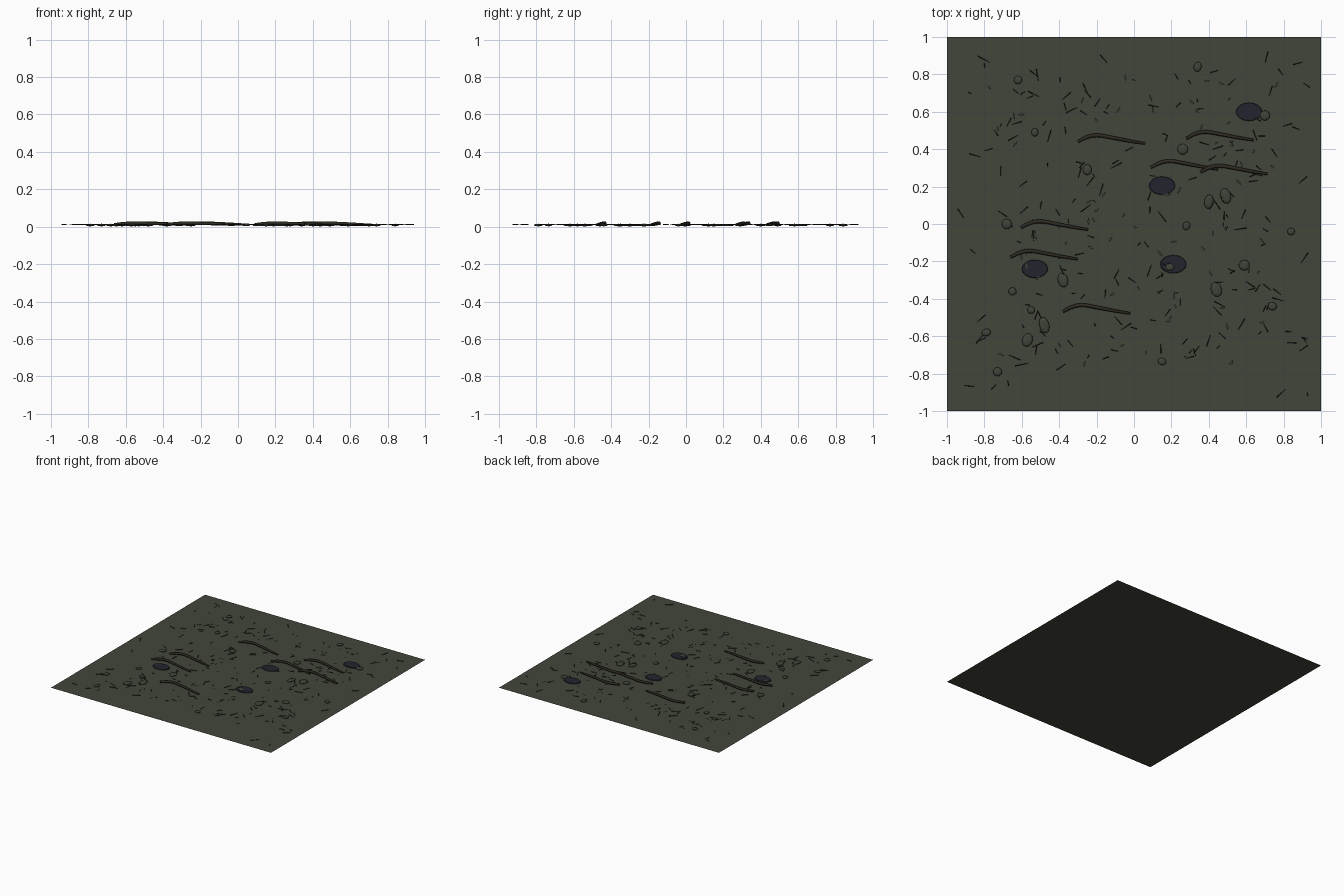
import bpy, bmesh, math, random
from mathutils import Matrix, Vector

if "Cube" in bpy.data.objects:
    bpy.data.objects.remove(bpy.data.objects["Cube"])

random.seed(4)


def material(name, rgb):
    m = bpy.data.materials.new(name)
    m.diffuse_color = (*rgb, 1)
    m.use_nodes = True
    m.node_tree.nodes["Principled BSDF"].inputs["Base Color"].default_value = m.diffuse_color
    return m


MOSS = material("moss_green", (0.055, 0.062, 0.043))
STONE = material("stone_green", (0.050, 0.056, 0.040))
BARK = material("dark_bark", (0.026, 0.024, 0.016))
WATER = material("murky_water", (0.016, 0.017, 0.027))


def finish(name, bm, mat, smooth=False):
    me = bpy.data.meshes.new(name)
    bm.to_mesh(me)
    bm.free()
    me.materials.append(mat)
    for p in me.polygons:
        p.use_smooth = smooth
    ob = bpy.data.objects.new(name, me)
    bpy.context.collection.objects.link(ob)
    return ob


# Flat ground sheet
bm = bmesh.new()
bmesh.ops.create_grid(bm, x_segments=1, y_segments=1, size=1)
finish("ground", bm, MOSS)

# Puddles: thin oval discs
for x, y in [(0.615, 0.60), (0.15, 0.205), (-0.53, -0.24), (0.21, -0.215)]:
    bm = bmesh.new()
    bmesh.ops.create_cone(bm, cap_ends=True, segments=16, radius1=0.07, radius2=0.067, depth=0.006,
                          matrix=Matrix.Translation((x, y, 0.008)) @ Matrix.Diagonal((1, 0.7, 1, 1)))
    finish("puddle", bm, WATER)

# Roots: one arched, tapered path repeated across the ground
ROOT_PATH = [(0, 0, 0.012, 0.8), (0.05, 0.025, 0.017, 1), (0.1, 0.034, 0.019, 1),
             (0.18, 0.022, 0.018, 0.95), (0.27, 0.005, 0.014, 0.85), (0.36, -0.01, 0.010, 0.65)]
ROOTS = [(-0.30, 0.44), (0.28, 0.458), (0.09, 0.302), (0.355, 0.277),
         (-0.605, -0.02), (-0.66, -0.178), (-0.38, -0.468)]
for rx, ry in ROOTS:
    cu = bpy.data.curves.new("root", 'CURVE')
    cu.dimensions = '3D'
    cu.bevel_depth = 0.010
    cu.bevel_resolution = 1
    cu.resolution_u = 4
    cu.use_fill_caps = True
    sp = cu.splines.new('BEZIER')
    sp.bezier_points.add(len(ROOT_PATH) - 1)
    for bp, (x, y, z, r) in zip(sp.bezier_points, ROOT_PATH):
        bp.co = (rx + x, ry + y, z)
        bp.radius = r
        bp.handle_left_type = bp.handle_right_type = 'AUTO'
    cu.materials.append(BARK)
    bpy.context.collection.objects.link(bpy.data.objects.new("root", cu))

# Pebbles: flattened low-poly stones (x, y, stretch)
PEBBLES = [(0.34, 0.84, 1.3), (-0.62, 0.77, 1), (-0.53, 0.49, 1.2), (0.26, 0.4, 1), (0.7, 0.58, 1),
           (0.4, 0.12, 1.6), (0.28, -0.01, 1.2), (0.84, -0.04, 1), (-0.38, -0.3, 1.4), (-0.68, 0, 1),
           (-0.65, -0.36, 1), (-0.48, -0.54, 1.7), (-0.57, -0.62, 1.3), (-0.79, -0.58, 0.8),
           (-0.73, -0.79, 1), (0.15, -0.735, 0.8), (0.44, -0.35, 1.4), (0.74, -0.44, 0.9),
           (0.59, -0.22, 1), (0.49, 0.15, 1.5), (-0.25, 0.29, 1.2), (0.19, -0.23, 0.8), (-0.55, -0.46, 1)]
bm = bmesh.new()
for x, y, s in PEBBLES:
    r = random.uniform(0.018, 0.03)
    bmesh.ops.create_icosphere(
        bm, subdivisions=2, radius=1,
        matrix=Matrix.Translation((x, y, 0.009)) @ Matrix.Rotation(random.uniform(-0.4, 0.4), 4, 'Z')
        @ Matrix.Diagonal((r, r * s, 0.007, 1)))
finish("pebbles", bm, STONE, True)


# Fallen twigs: slender bars, scattered more densely near the middle
def twig(bm, x, y, length, angle):
    bmesh.ops.create_cone(
        bm, cap_ends=True, segments=4, radius1=0.0025, radius2=0.001, depth=length,
        matrix=Matrix.Translation((x, y, 0.012)) @ Matrix.Rotation(angle, 4, 'Z')
        @ Matrix.Rotation(math.pi / 2, 4, 'Y'))


bm = bmesh.new()
for i in range(190):
    reach = 0.93 if i % 2 else 0.72
    twig(bm, random.uniform(-reach, reach), random.uniform(-reach, reach),
         random.uniform(0.02, 0.07), random.uniform(0, math.tau))
finish("twigs", bm, BARK)

# Leaf litter: tiny flat slivers in the moss colour
bm = bmesh.new()
for i in range(80):
    c = Vector((random.uniform(-0.8, 0.8), random.uniform(-0.8, 0.8), 0.014))
    a = random.uniform(0, math.tau)
    u = Vector((math.cos(a), math.sin(a), 0)) * random.uniform(0.012, 0.025)
    v = Vector((-math.sin(a), math.cos(a), 0)) * 0.006
    bm.faces.new([bm.verts.new(c + d) for d in (-u, -v, u, v)])
finish("leaf_litter", bm, STONE)
